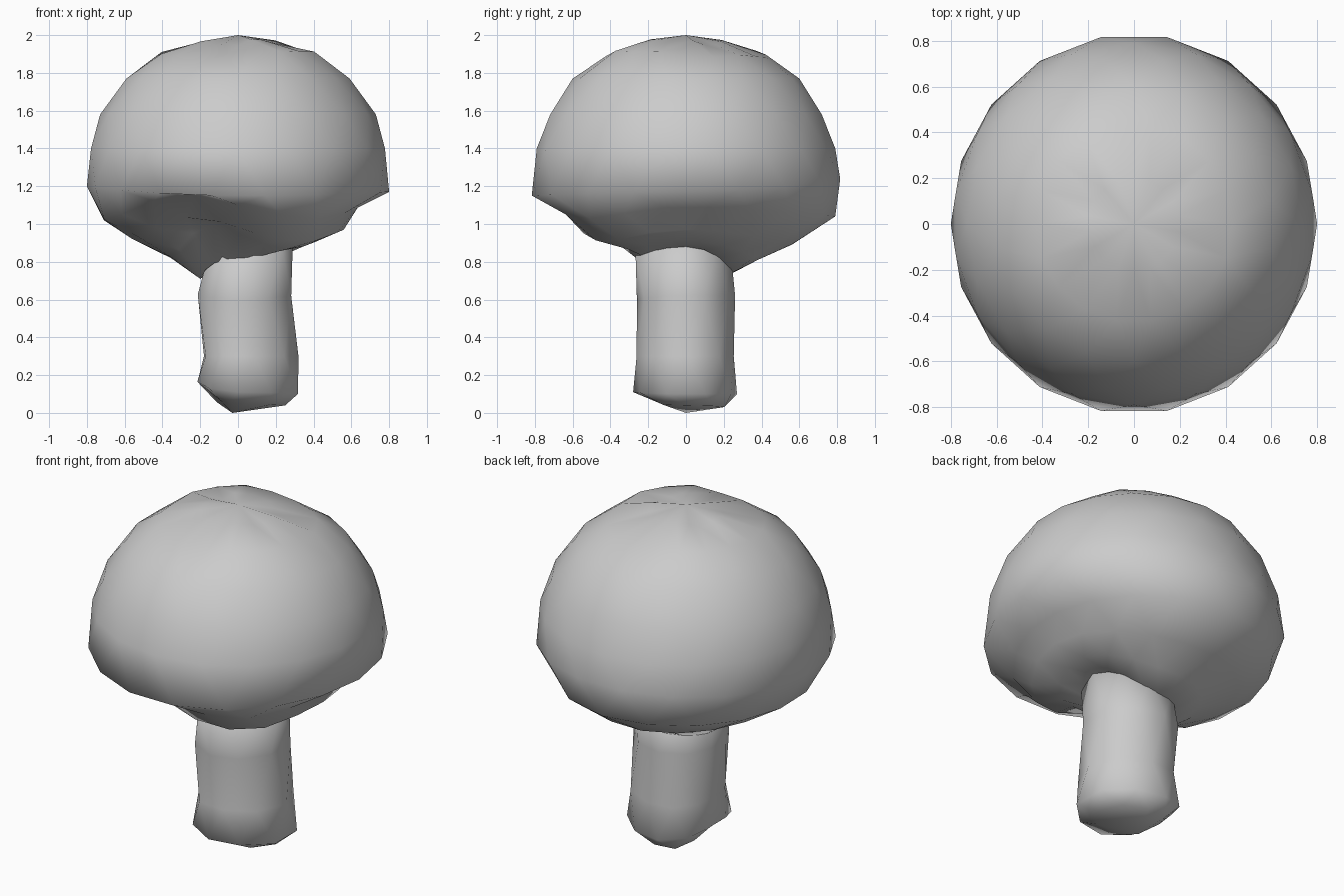
import bpy
import bmesh
import random
from math import cos, sin, tau, exp

random.seed(4)
default_cube = bpy.data.objects.get("Cube")
if default_cube:
    bpy.data.objects.remove(default_cube, do_unlink=True)

grey = bpy.data.materials.new("mushroom grey")
grey.use_nodes = True
grey.diffuse_color = (0.6, 0.6, 0.6, 1)
grey.node_tree.nodes["Principled BSDF"].inputs["Base Color"].default_value = grey.diffuse_color


def blend(ring, angle):
    """Mix (radius, height) of the left, back, right and front directions."""
    left, back, right, front = ring
    side = left if cos(angle) > 0 else right
    depth = back if sin(angle) > 0 else front
    w = cos(angle) ** 2
    return [a * w + b * (1 - w) for a, b in zip(side, depth)]


def loft(name, rings, sides, start, end, shape=None):
    """Skin a stack of uneven rings and close it with a point at each end."""
    bm = bmesh.new()
    loops = []
    for level, ring in enumerate(rings):
        loop = []
        for i in range(sides):
            angle = tau * (i + 0.5 * (level % 2)) / sides
            radius, z = blend(ring, angle)
            if shape:
                radius, z = shape(radius, z, angle)
            loop.append(bm.verts.new((radius * cos(angle), radius * sin(angle), z)))
        loops.append(loop)
    # Alternate rings are staggered by half a side, so the skin is triangulated
    for level, (low, high) in enumerate(zip(loops, loops[1:])):
        for i in range(sides):
            j = (i + 1) % sides
            if level % 2 == 0:
                bm.faces.new((low[i], low[j], high[i]))
                bm.faces.new((low[j], high[j], high[i]))
            else:
                bm.faces.new((low[i], low[j], high[j]))
                bm.faces.new((low[i], high[j], high[i]))
    for point, loop in ((start, loops[0]), (end, loops[-1])):
        tip = bm.verts.new(point)
        for a, b in zip(loop, loop[1:] + loop[:1]):
            bm.faces.new((a, b, tip))
    bmesh.ops.recalc_face_normals(bm, faces=bm.faces)
    mesh = bpy.data.meshes.new(name)
    bm.to_mesh(mesh)
    bm.free()
    mesh.materials.append(grey)
    mesh.shade_smooth()
    obj = bpy.data.objects.new(name, mesh)
    bpy.context.collection.objects.link(obj)
    return obj


def level_ring(radius, z):
    return [(radius, z)] * 4


def cap_lumps(radius, z, angle):
    """Hollow the underside at the front right, sag the front left, rough up the crown."""
    if z < 1.12 and radius > 0.3:
        z += 0.11 * exp(-((angle - tau * 0.68) / 0.5) ** 2)
        z -= 0.04 * exp(-((angle - tau * 0.87) / 0.4) ** 2)
    if z > 1.85:
        z += random.uniform(-0.02, 0.02)
    return radius, z


# Cap: flared underside, uneven rim, then a rounded dome
underside = [
    [(0.29, 0.88), (0.25, 0.74), (0.2, 0.71), (0.27, 0.82)],
    [(0.42, 0.91), (0.38, 0.81), (0.36, 0.82), (0.38, 0.9)],
    [(0.56, 0.97), (0.57, 0.89), (0.56, 0.92), (0.55, 0.93)],
    [(0.64, 1.09), (0.79, 1.04), (0.72, 1.02), (0.68, 1.05)],
    [(0.8, 1.17), (0.83, 1.24), (0.8, 1.2), (0.83, 1.15)],
]
dome = [level_ring(r, z) for r, z in
        ((0.79, 1.4), (0.73, 1.58), (0.6, 1.77), (0.43, 1.9), (0.2, 1.96))]
loft("cap", underside + dome, 18, (0.03, 0, 0.9), (0, 0, 2), cap_lumps)

# Stem: tapered foot, slightly pinched body, neck buried in the cap
stem = [
    [(0.25, 0.04), (0.21, 0.03), (0.1, 0.07), (0.13, 0.05)],
    [(0.34, 0.1), (0.27, 0.1), (0.22, 0.17), (0.28, 0.11)],
    [(0.32, 0.3), (0.26, 0.3), (0.18, 0.3), (0.27, 0.3)],
    [(0.3, 0.62), (0.26, 0.62), (0.22, 0.63), (0.26, 0.6)],
    [(0.29, 0.9), (0.25, 0.8), (0.18, 0.74), (0.28, 0.84)],
]
loft("stem", stem, 10, (-0.03, 0, 0), (0.03, 0, 0.95))
